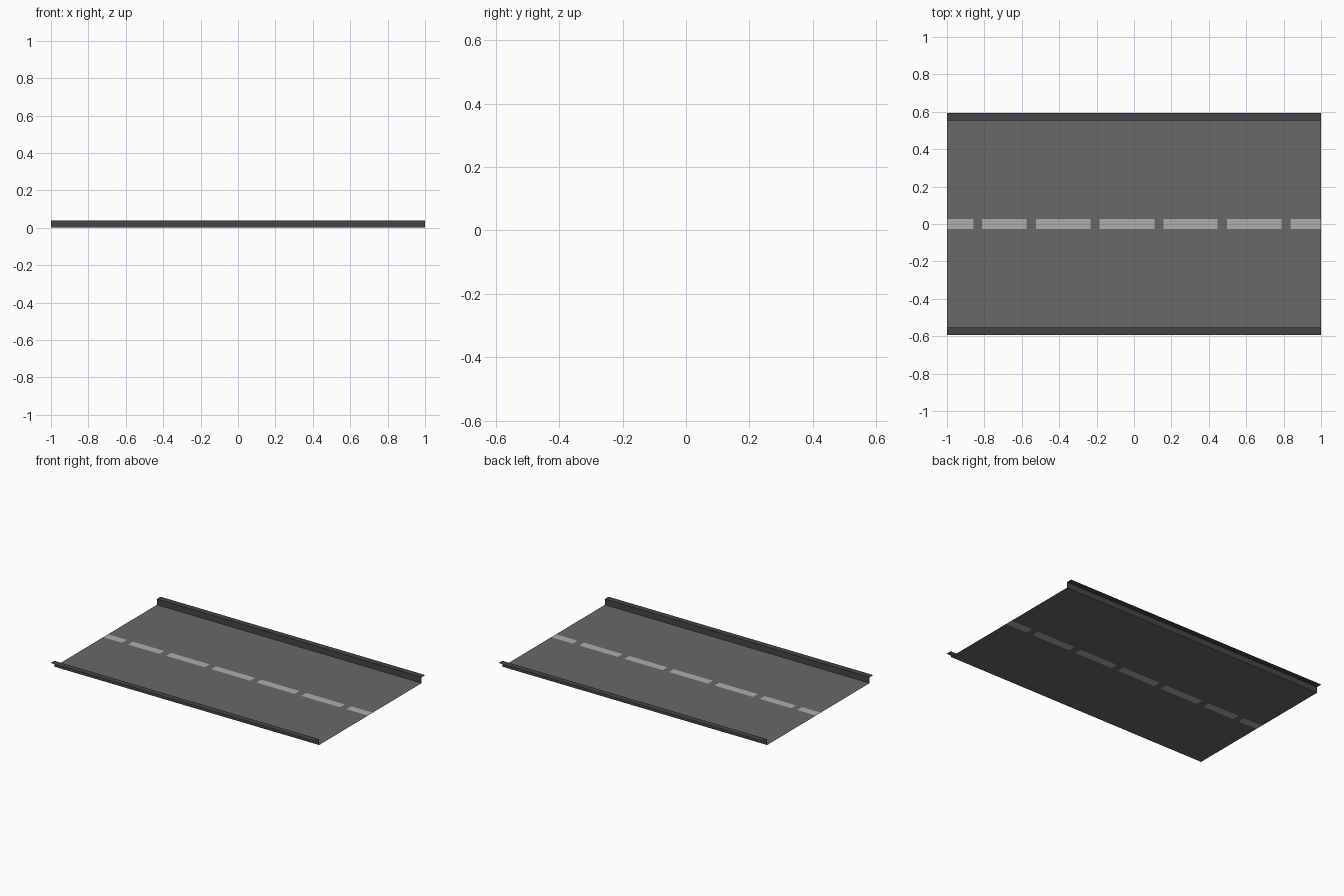
import bpy

if "Cube" in bpy.data.objects:
    bpy.data.objects.remove(bpy.data.objects["Cube"])

HALF_LEN = 1.0
ROAD_Y = 0.553      # inner face of the kerbs
KERB_Y = 0.593      # outer lip of the kerbs
KERB_Z = 0.04
DASH_Y = 0.026
DASHES = [(-1.0, -0.858), (-0.813, -0.575), (-0.524, -0.233), (-0.184, 0.11),
          (0.158, 0.447), (0.497, 0.789), (0.837, 1.0)]


def grey(name, value):
    mat = bpy.data.materials.new(name)
    mat.diffuse_color = (value, value, value, 1)
    mat.use_nodes = True
    mat.node_tree.nodes["Principled BSDF"].inputs["Base Color"].default_value = mat.diffuse_color
    return mat


def strips(name, runs, mat):
    """Open sheets: each run is (x0, x1, [(y, z), ...]) swept along x."""
    verts, faces = [], []
    for x0, x1, profile in runs:
        for i, (y, z) in enumerate(profile):
            verts += [(x0, y, z), (x1, y, z)]
            if i:
                n = len(verts)
                faces.append((n - 4, n - 3, n - 1, n - 2))
    mesh = bpy.data.meshes.new(name)
    mesh.from_pydata(verts, [], faces)
    mesh.materials.append(mat)
    obj = bpy.data.objects.new(name, mesh)
    bpy.context.collection.objects.link(obj)
    return obj


asphalt = grey("asphalt", 0.14)
paint = grey("paint", 0.42)
kerb = grey("kerb", 0.06)

# Two lanes plus the asphalt gaps between the centre dashes
centre = [(-DASH_Y, 0), (DASH_Y, 0)]
lanes = [(-HALF_LEN, HALF_LEN, [(-ROAD_Y, 0), (-DASH_Y, 0)]),
         (-HALF_LEN, HALF_LEN, [(DASH_Y, 0), (ROAD_Y, 0)])]
gaps = [(a[1], b[0], centre) for a, b in zip(DASHES, DASHES[1:])]
strips("road_surface", lanes + gaps, asphalt)

# Centre line dashes, set flush in the road
strips("centre_dashes", [(x0, x1, centre) for x0, x1 in DASHES], paint)

# Kerbs: upright inner face and a flat top lip, open behind
strips("kerb_back", [(-HALF_LEN, HALF_LEN,
       [(ROAD_Y, 0), (ROAD_Y, KERB_Z), (KERB_Y, KERB_Z)])], kerb)
strips("kerb_front", [(-HALF_LEN, HALF_LEN,
       [(-KERB_Y, KERB_Z), (-ROAD_Y, KERB_Z), (-ROAD_Y, 0)])], kerb)
